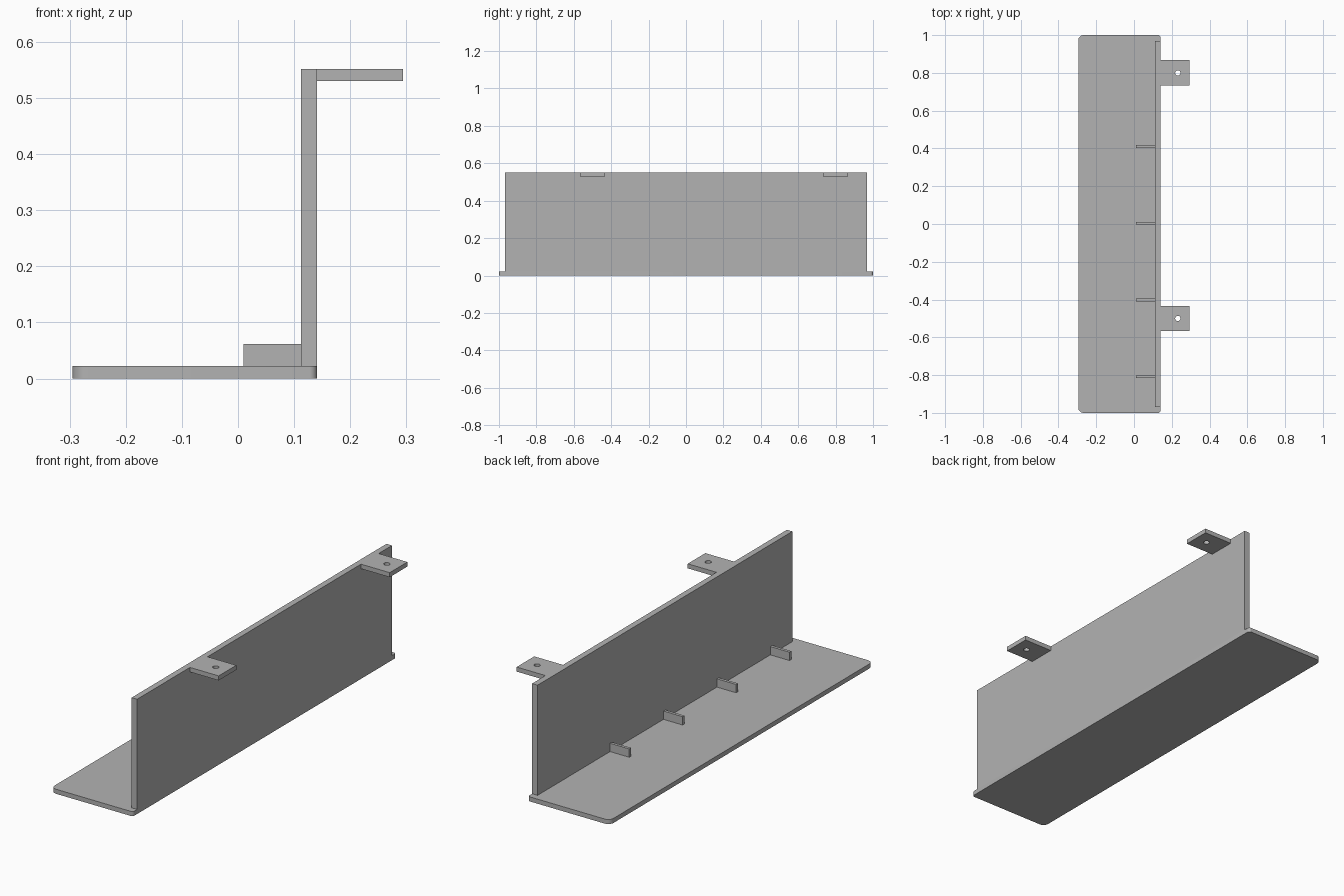
import bpy
import bmesh
from math import cos, sin, pi

cube = bpy.data.objects.get("Cube")
if cube:
    bpy.data.objects.remove(cube, do_unlink=True)

# Single grey finish
GREY = (0.45, 0.45, 0.45, 1.0)
grey = bpy.data.materials.new("plain grey")
grey.use_nodes = True
grey.diffuse_color = GREY
grey.node_tree.nodes["Principled BSDF"].inputs["Base Color"].default_value = GREY


def arc(cx, cy, r, start, sweep, steps):
    return [(cx + r * cos(start + sweep * i / steps),
             cy + r * sin(start + sweep * i / steps)) for i in range(steps + 1)]


def circle(cx, cy, r, steps=32):
    return arc(cx, cy, r, 0, 2 * pi, steps)[:-1]


def rectangle(x0, x1, y0, y1):
    return [(x0, y0), (x1, y0), (x1, y1), (x0, y1)]


def plate(name, loops, z0, z1):
    """Extrude an outline, with optional hole loops, from z0 up to z1."""
    bm = bmesh.new()
    edges = []
    for loop in loops:
        verts = [bm.verts.new((x, y, z0)) for x, y in loop]
        edges += [bm.edges.new((a, b)) for a, b in zip(verts, verts[1:] + verts[:1])]
    bmesh.ops.triangle_fill(bm, edges=edges, use_beauty=True)
    bottom = bm.faces[:]
    top = bmesh.ops.extrude_face_region(bm, geom=bottom, use_keep_orig=True)["geom"]
    for v in top:
        if isinstance(v, bmesh.types.BMVert):
            v.co.z = z1
    bmesh.ops.recalc_face_normals(bm, faces=bm.faces[:])
    bmesh.ops.dissolve_limit(bm, angle_limit=0.01, verts=bm.verts[:], edges=bm.edges[:])
    mesh = bpy.data.meshes.new(name)
    bm.to_mesh(mesh)
    bm.free()
    mesh.materials.append(grey)
    obj = bpy.data.objects.new(name, mesh)
    bpy.context.collection.objects.link(obj)
    bpy.ops.object.select_all(action="DESELECT")
    obj.select_set(True)
    bpy.context.view_layer.objects.active = obj
    bpy.ops.object.shade_smooth_by_angle(angle=0.5)
    return obj


BASE_TOP, TOP = 0.022, 0.552
LEFT, WALL_IN, WALL_OUT, TAB_END = -0.295, 0.112, 0.141, 0.294

# Shelf base: larger rounding on the open edge, small on the wall edge
big, small = 0.028, 0.014
outline = (arc(LEFT + big, -1 + big, big, pi, pi / 2, 8)
           + arc(WALL_OUT - small, -1 + small, small, -pi / 2, pi / 2, 8)
           + arc(WALL_OUT - small, 1 - small, small, 0, pi / 2, 8)
           + arc(LEFT + big, 1 - big, big, pi / 2, pi / 2, 8))
plate("shelf_base", [outline], 0, BASE_TOP)

# Upright wall
plate("upright_wall", [rectangle(WALL_IN, WALL_OUT, -0.968, 0.968)], BASE_TOP, TOP)

# Mounting tabs with screw holes
for name, y in (("front_mounting_tab", -0.5), ("back_mounting_tab", 0.8)):
    plate(name, [rectangle(WALL_OUT, TAB_END, y - 0.067, y + 0.067),
                 circle(0.232, y, 0.014)], TOP - 0.022, TOP)

# Small divider ribs along the foot of the wall
for i in range(4):
    y = -0.808 + i * 0.406
    plate(f"divider_rib_{i + 1}", [rectangle(0.01, WALL_IN, y - 0.007, y + 0.007)],
          BASE_TOP, 0.062)
